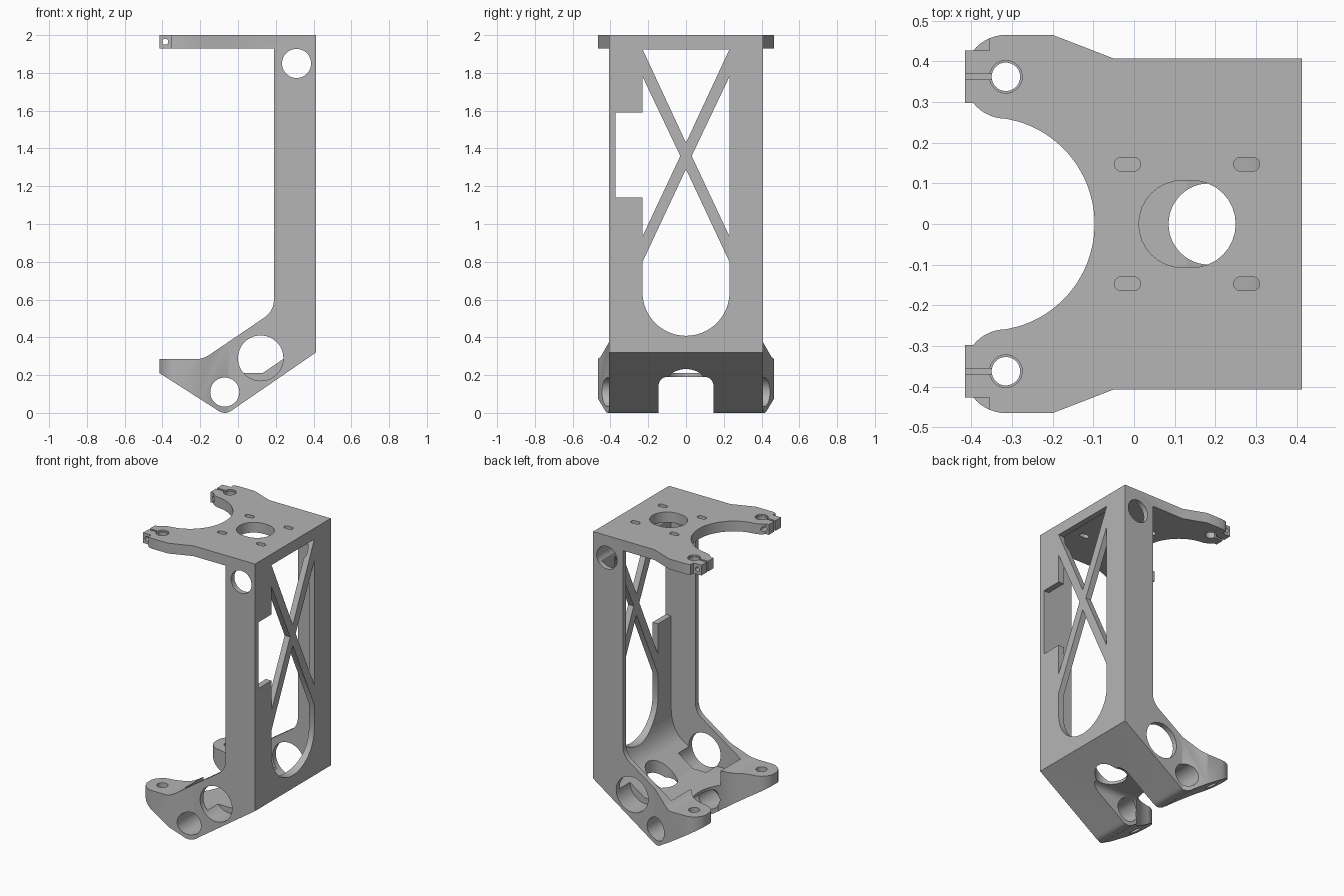
import bpy, bmesh, math
from mathutils import Vector

cube = bpy.data.objects.get("Cube")
if cube:
    bpy.data.objects.remove(cube, do_unlink=True)

grey = bpy.data.materials.new("plain grey")
grey.use_nodes = True
grey.diffuse_color = (0.46, 0.46, 0.46, 1)
grey.node_tree.nodes["Principled BSDF"].inputs["Base Color"].default_value = (0.46, 0.46, 0.46, 1)


def prism(name, pts, axis, lo, hi):
    """Extrude a 2D outline along an axis: x takes (y, z), y takes (x, z), z takes (x, y)."""
    place = {"x": lambda a, b, d: (d, a, b),
             "y": lambda a, b, d: (a, d, b),
             "z": lambda a, b, d: (a, b, d)}[axis]
    bm = bmesh.new()
    base = bm.faces.new([bm.verts.new(place(a, b, lo)) for a, b in pts])
    grown = bmesh.ops.extrude_face_region(bm, geom=[base])["geom"]
    shift = Vector(place(0, 0, hi - lo))
    bmesh.ops.translate(bm, vec=shift, verts=[g for g in grown if isinstance(g, bmesh.types.BMVert)])
    bmesh.ops.recalc_face_normals(bm, faces=bm.faces)
    mesh = bpy.data.meshes.new(name)
    bm.to_mesh(mesh)
    bm.free()
    mesh.materials.append(grey)
    obj = bpy.data.objects.new(name, mesh)
    bpy.context.collection.objects.link(obj)
    return obj


def arc(cx, cy, r, start, end, n=16):
    return [(cx + r * math.cos(math.radians(start + (end - start) * i / n)),
             cy + r * math.sin(math.radians(start + (end - start) * i / n))) for i in range(n + 1)]


def circle(cx, cy, r, n=48):
    return arc(cx, cy, r, 0, 360, n)[:-1]


def rect(a0, a1, b0, b1):
    return [(a0, b0), (a1, b0), (a1, b1), (a0, b1)]


def stadium(cx, cy, half, r):
    return arc(cx + half, cy, r, -90, 90) + arc(cx - half, cy, r, 90, 270)


def rounded(p0, corner, p1, n=8):
    """Soft bend from p0 to p1 around a corner."""
    a, b, c = Vector(p0), Vector(corner), Vector(p1)
    return [tuple(a * (1 - t) ** 2 + b * 2 * t * (1 - t) + c * t * t) for t in [i / n for i in range(n + 1)]]


def combine(tool, operation="DIFFERENCE"):
    tool.hide_render = True
    mod = frame.modifiers.new("shape", "BOOLEAN")
    mod.operation = operation
    mod.solver = "EXACT"
    mod.object = tool
    bpy.context.view_layer.objects.active = frame
    bpy.ops.object.modifier_apply(modifier=mod.name)
    bpy.data.objects.remove(tool, do_unlink=True)


def cut(pts, axis, lo, hi):
    combine(prism("cutter", pts, axis, lo, hi))


# Side silhouette: top arm, upright and sloped foot
side = [(0.413, 2), (0.413, 0.32)]
side += rounded((-0.02, 0.022), (-0.07, -0.022), (-0.12, 0.022))
side += [(-0.415, 0.21), (-0.415, 0.285)]
side += rounded((-0.22, 0.285), (-0.18, 0.285), (-0.14, 0.315))
side += rounded((0.14, 0.505), (0.19, 0.54), (0.19, 0.6))
side += [(0.19, 1.93), (-0.415, 1.93), (-0.415, 2)]
frame = prism("bracket_frame", side, "y", -0.5, 0.5)

# Plan outline with two round lugs either side of a circular bay
half = [(0.42, 0.407), (-0.05, 0.407), (-0.2, 0.465)]
half += arc(-0.315, 0.362, 0.103, 90, 270, 24)
half += arc(-0.36, 0, 0.263, 76, 0, 24)[1:]
plan = half + [(x, -y) for x, y in reversed(half[:-1])]
combine(prism("plan", plan, "z", -0.2, 2.2), "INTERSECT")

# Hollow between the side walls, down to the sloped floor and shelf
pocket = [(0.1, 1.93), (0.372, 1.93)]
pocket += rounded((0.372, 0.52), (0.372, 0.378), (0.29, 0.32))
pocket += [(0.13, 0.21), (-0.15, 0.21), (-0.15, 0.6)]
cut(pocket, "y", -0.372, 0.372)

# Clear passage under the shelf
cut([(-0.145, -0.1), (0.145, -0.1)] + arc(0.1, 0.145, 0.045, 0, 90, 8)
    + arc(-0.1, 0.145, 0.045, 90, 180, 8), "x", -0.6, 0.6)

# Cross holes
cut(circle(0.31, 1.85, 0.077), "y", -0.6, 0.6)
cut(circle(-0.07, 0.11, 0.077), "y", -0.6, 0.6)
for lo, hi in ((-0.6, -0.26), (0.26, 0.6)):
    cut(circle(0.12, 0.29, 0.12), "y", lo, hi)

# Back wall: cross bracing, rounded lower window and side notch
windows = [
    [(-0.23, 1.925), (0, 1.43), (0.23, 1.925)],
    [(-0.23, 0.935), (-0.03, 1.36), (-0.23, 1.78)],
    [(0.23, 0.935), (0.03, 1.36), (0.23, 1.78)],
    [(0.23, 0.8), (0, 1.29), (-0.23, 0.8)] + arc(0, 0.638, 0.23, 180, 360, 32),
    rect(-0.372, -0.22, 1.14, 1.59),
]
for window in windows:
    cut(window, "x", 0.34, 0.5)

# Floor hole, top opening and mounting slots
cut(circle(0.185, 0, 0.1), "z", -0.1, 0.6)
cut(stadium(0.131, 0, 0.012, 0.107), "z", 1.85, 2.1)
for x in (-0.016, 0.277):
    for y in (-0.147, 0.147):
        cut(stadium(x, y, 0.015, 0.017), "z", 1.85, 2.1)

# Lug details on both sides
for s in (-1, 1):
    y = 0.362 * s
    # squared clamp end with a nut relief on its outer side
    combine(prism("clamp_end", rect(-0.415, -0.34, y - 0.065, y + 0.065), "z", 1.93, 2), "UNION")
    cut(rect(-0.5, -0.355, *sorted((0.427 * s, 0.55 * s))), "z", 1.9, 2.1)
    # rod bores, chamfer step, clamping slit and screw hole
    cut(circle(-0.315, y, 0.035), "z", -0.1, 2.1)
    cut(circle(-0.315, y, 0.04), "z", 1.99, 2.1)
    cut(rect(-0.5, -0.33, y - 0.007, y + 0.007), "z", 1.9, 2.1)
    cut(circle(-0.385, 1.965, 0.016, 24), "y", *sorted((0.25 * s, 0.5 * s)))

bpy.ops.object.select_all(action="DESELECT")
frame.select_set(True)
bpy.context.view_layer.objects.active = frame
bpy.ops.object.shade_smooth_by_angle(angle=math.radians(30))
